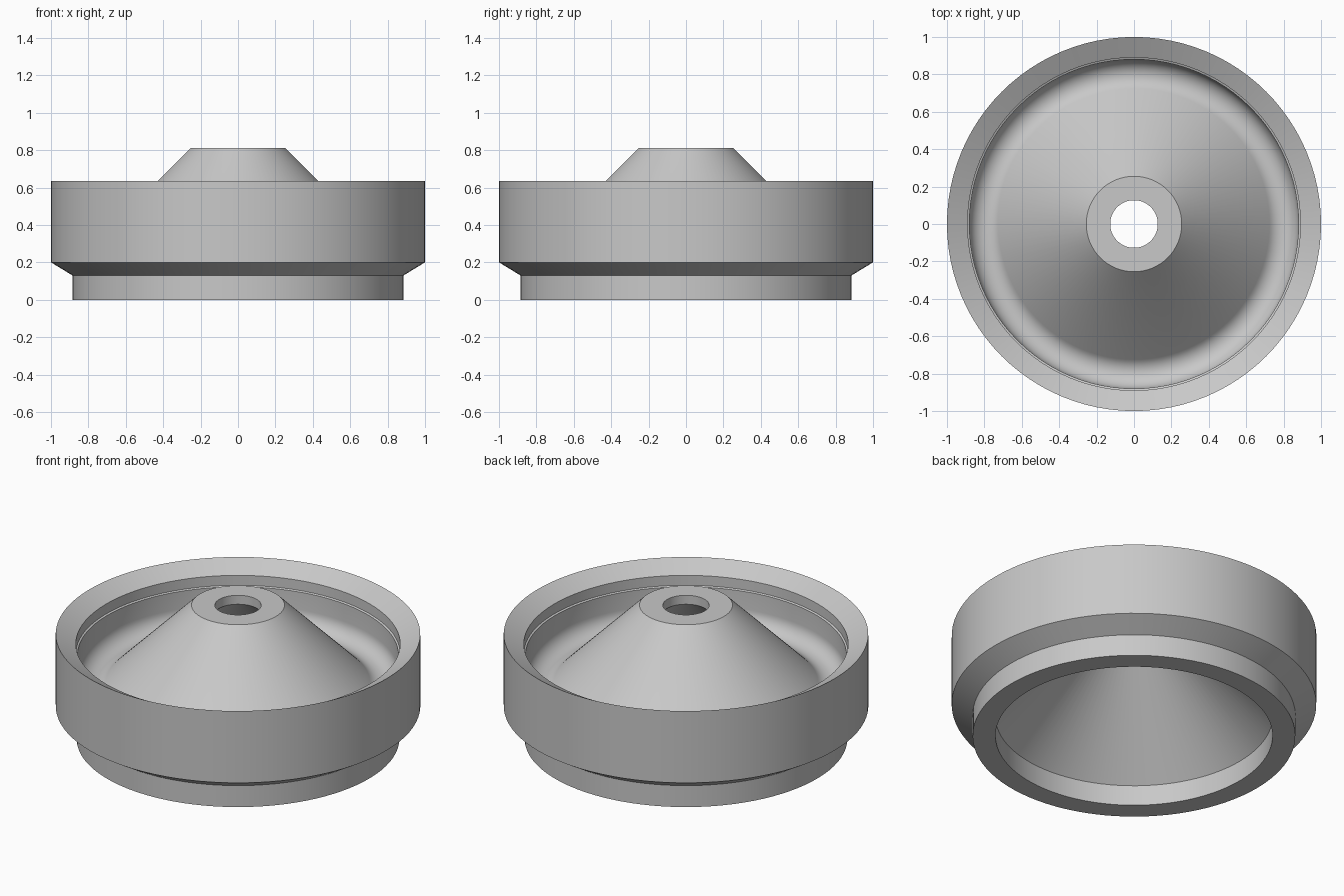
import bpy
import bmesh
from math import cos, sin, pi, radians
from mathutils import Vector

SEGMENTS = 96

cube = bpy.data.objects.get("Cube")
if cube:
    bpy.data.objects.remove(cube, do_unlink=True)

# Plain grey material
grey = bpy.data.materials.new("plain grey")
grey.use_nodes = True
colour = (0.58, 0.58, 0.58, 1)
grey.diffuse_color = colour
grey.node_tree.nodes["Principled BSDF"].inputs["Base Color"].default_value = colour


def arc(cx, cz, radius, start, end, steps):
    """Points on an arc in the profile plane, angles in degrees."""
    angles = [radians(start + (end - start) * i / steps) for i in range(steps + 1)]
    return [(cx + radius * cos(a), cz + radius * sin(a)) for a in angles]


def lathe(name, profile):
    """Revolve a closed (radius, height) profile about the z axis."""
    bm = bmesh.new()
    verts = [bm.verts.new((r, 0, z)) for r, z in profile]
    edges = [bm.edges.new((v, verts[(i + 1) % len(verts)])) for i, v in enumerate(verts)]
    bmesh.ops.spin(bm, geom=verts + edges, cent=Vector(), axis=Vector((0, 0, 1)),
                   angle=2 * pi, steps=SEGMENTS, use_merge=True, use_duplicate=False)
    bmesh.ops.remove_doubles(bm, verts=bm.verts, dist=0.0001)
    bmesh.ops.recalc_face_normals(bm, faces=bm.faces)
    mesh = bpy.data.meshes.new(name)
    bm.to_mesh(mesh)
    bm.free()
    mesh.materials.append(grey)
    obj = bpy.data.objects.new(name, mesh)
    bpy.context.collection.objects.link(obj)
    bpy.ops.object.select_all(action="DESELECT")
    obj.select_set(True)
    bpy.context.view_layer.objects.active = obj
    bpy.ops.object.shade_smooth_by_angle(angle=radians(25))
    return obj


# Outside: foot, chamfer, drum wall and sloping rim
outside = [(0.76, 0), (0.885, 0), (0.885, 0.13), (1, 0.2), (1, 0.635), (0.89, 0.575)]
# Channel: small ledge, wall and rounded trough running into the cone
channel = [(0.89, 0.515), (0.88, 0.51)] + arc(0.789, 0.404, 0.091, 0, -135, 14)
# Hub: flat top, bore, then the hollow underside of the cone
hub = [(0.255, 0.81), (0.127, 0.81), (0.127, 0.756), (0.76, 0.123)]

lathe("wheel_body", outside + channel + hub)
